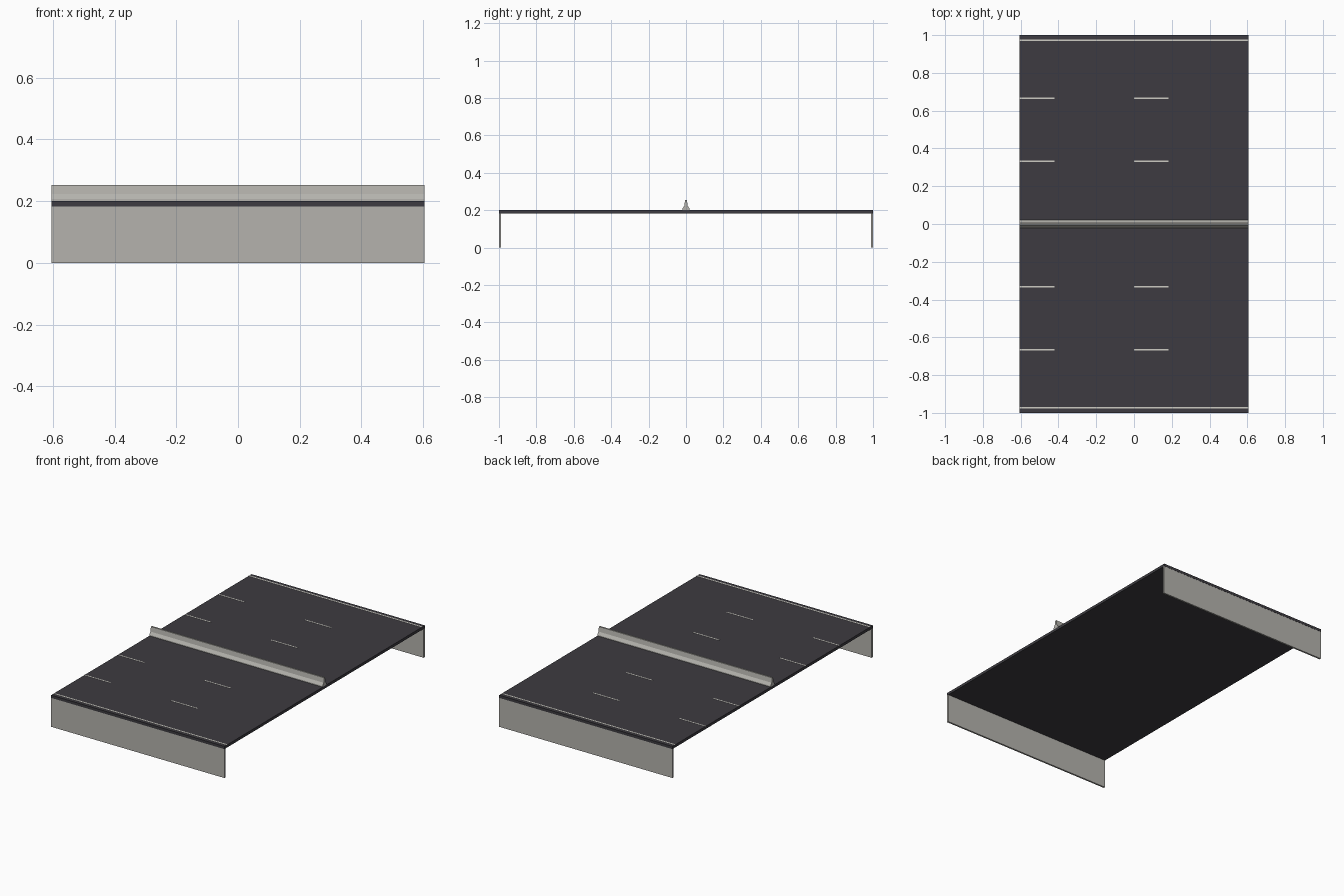
import bpy
import bmesh

old = bpy.data.objects.get("Cube")
if old:
    bpy.data.objects.remove(old, do_unlink=True)


def make_material(name, rgb):
    mat = bpy.data.materials.new(name)
    mat.use_nodes = True
    color = (*rgb, 1.0)
    mat.diffuse_color = color
    mat.node_tree.nodes["Principled BSDF"].inputs["Base Color"].default_value = color
    return mat


asphalt = make_material("asphalt", (0.047, 0.044, 0.052))
concrete = make_material("concrete", (0.46, 0.45, 0.42))
paint = make_material("road_paint", (0.62, 0.61, 0.56))

HALF_X = 0.605
DECK_TOP = 0.2
DECK_BOTTOM = 0.183


def extrude_x(name, profile, x0, x1, mat):
    """Extrude a closed (y, z) outline along x."""
    bm = bmesh.new()
    face = bm.faces.new([bm.verts.new((x0, y, z)) for y, z in profile])
    ext = bmesh.ops.extrude_face_region(bm, geom=[face])
    verts = [v for v in ext["geom"] if isinstance(v, bmesh.types.BMVert)]
    bmesh.ops.translate(bm, verts=verts, vec=(x1 - x0, 0, 0))
    bmesh.ops.recalc_face_normals(bm, faces=bm.faces)
    mesh = bpy.data.meshes.new(name)
    bm.to_mesh(mesh)
    bm.free()
    mesh.materials.append(mat)
    obj = bpy.data.objects.new(name, mesh)
    bpy.context.collection.objects.link(obj)
    return obj


def box(name, x0, x1, y0, y1, z0, z1, mat):
    return extrude_x(name, [(y0, z0), (y1, z0), (y1, z1), (y0, z1)], x0, x1, mat)


# Road deck
box("road_deck", -HALF_X, HALF_X, -1, 1, DECK_BOTTOM, DECK_TOP, asphalt)

# Side walls hanging below both long edges
for name, side in (("front", -1), ("back", 1)):
    y0, y1 = sorted((side * 0.988, side * 0.999))
    box(name + "_side_wall", -HALF_X, HALF_X, y0, y1, 0, DECK_BOTTOM, concrete)

    # Solid edge line
    y = side * 0.973
    box(name + "_edge_line", -HALF_X, HALF_X, y - 0.005, y + 0.005,
        DECK_TOP, DECK_TOP + 0.001, paint)

    # Dashed lane lines
    for lane, offset in (("inner", 0.333), ("outer", 0.667)):
        y = side * offset
        for part, x0 in (("right", -HALF_X), ("middle", 0.0)):
            box(f"{name}_{lane}_{part}_dash", x0, x0 + 0.183, y - 0.004, y + 0.004,
                DECK_TOP, DECK_TOP + 0.001, paint)

# Central barrier with a flared foot
half = [(0.02, DECK_TOP), (0.02, 0.207), (0.009, 0.223), (0.005, 0.253)]
profile = half + [(-y, z) for y, z in reversed(half)]
extrude_x("central_barrier", profile, -HALF_X, HALF_X, concrete)
